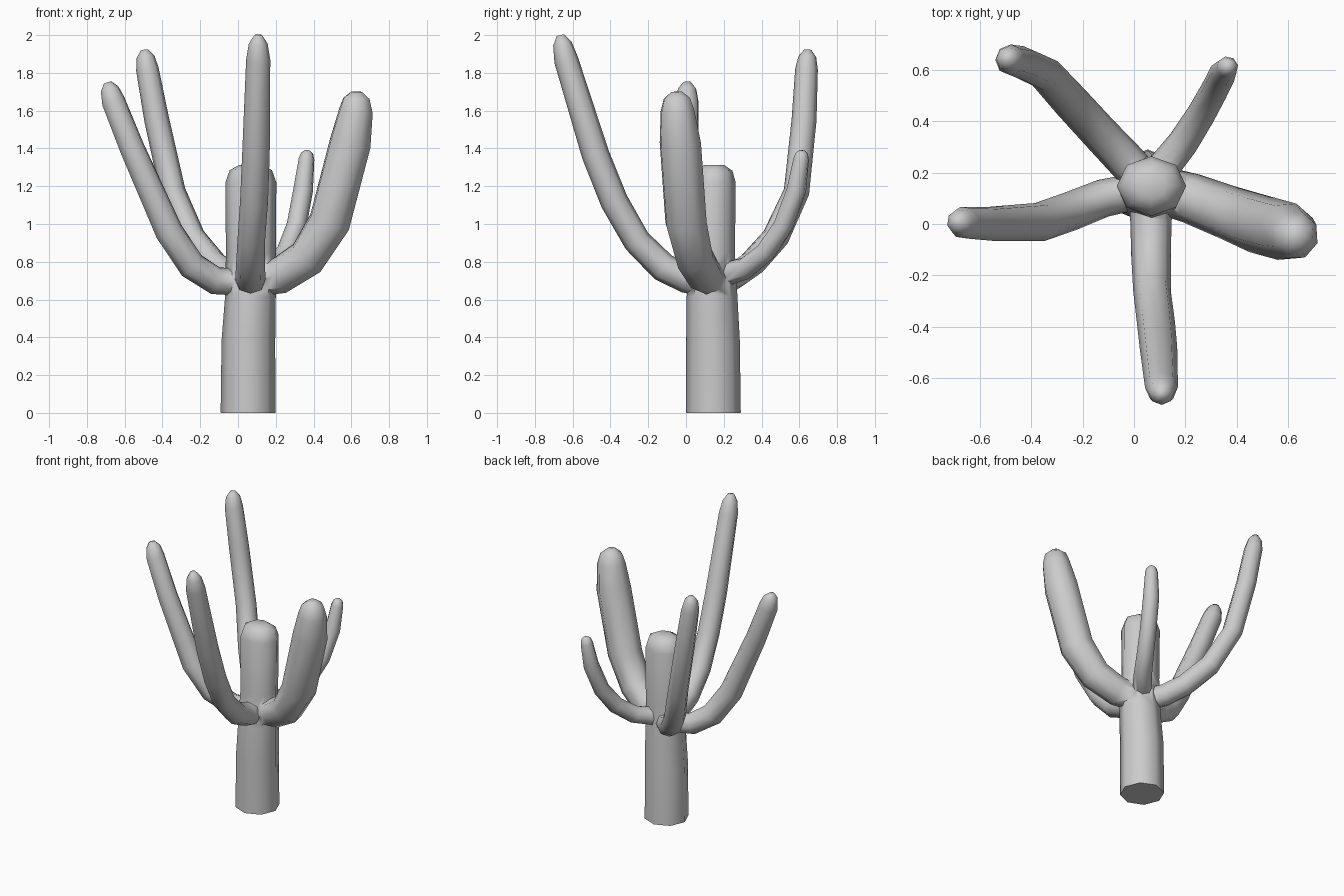
import bpy, bmesh, math
from mathutils import Vector

SIDES = 8


def tube(name, pts):
    """Loft rings (x, y, z, radius) along a path and close both ends."""
    bm = bmesh.new()
    P = [Vector(p[:3]) for p in pts]
    n = len(P)
    side = Vector((1, 0, 0))
    prev, rings = None, []
    for i in range(n):
        a, b = P[max(i - 1, 0)], P[min(i + 1, n - 1)]
        t = (b - a).normalized()
        if prev is None:
            ref = Vector((1, 0, 0)) if abs(t.z) > 0.9 else Vector((0, 0, 1))
            side = (ref - t * ref.dot(t)).normalized()
        else:
            side = prev.rotation_difference(t) @ side
        prev = t
        up = t.cross(side)
        ring = []
        for k in range(SIDES):
            ang = 2 * math.pi * k / SIDES
            ring.append(bm.verts.new(P[i] + (side * math.cos(ang) + up * math.sin(ang)) * pts[i][3]))
        rings.append(ring)
    for r0, r1 in zip(rings, rings[1:]):
        for k in range(SIDES):
            j = (k + 1) % SIDES
            bm.faces.new((r0[k], r0[j], r1[j], r1[k]))
    bm.faces.new(rings[0][::-1])
    bm.faces.new(rings[-1])
    bmesh.ops.recalc_face_normals(bm, faces=bm.faces)
    mesh = bpy.data.meshes.new(name)
    bm.to_mesh(mesh)
    bm.free()
    ob = bpy.data.objects.new(name, mesh)
    bpy.context.collection.objects.link(ob)
    return ob


def arm(name, pts, tip):
    """Arm with a rounded end narrowing to the tip."""
    end = Vector(pts[-1][:3])
    r = pts[-1][3]
    tip = Vector(tip)
    shoulder = end.lerp(tip, 0.65)
    return tube(name, pts + [(*shoulder, r * 0.78), (*tip, r * 0.32)])


# trunk with domed top
cactus = tube("cactus", [
    (0.053, 0.145, 0, 0.145), (0.055, 0.143, 0.38, 0.142), (0.066, 0.138, 0.62, 0.134),
    (0.068, 0.145, 0.85, 0.132), (0.068, 0.147, 1.22, 0.135),
    (0.068, 0.15, 1.285, 0.112), (0.068, 0.15, 1.313, 0.06)])
for p in cactus.data.vertices:
    # upper trunk is a little narrower front to back
    if p.co.z > 0.7:
        p.co.y = 0.148 + (p.co.y - 0.148) * 0.86

# five upward curving arms
arms = [
    arm("front_arm", [
        (0.066, 0.10, 0.70, 0.085), (0.066, 0.0, 0.715, 0.08), (0.066, -0.12, 0.77, 0.077),
        (0.07, -0.26, 0.91, 0.073), (0.085, -0.38, 1.12, 0.074), (0.095, -0.48, 1.37, 0.073),
        (0.107, -0.635, 1.87, 0.064)], (0.107, -0.665, 2.0)),
    arm("right_arm", [
        (0.08, 0.14, 0.705, 0.09), (0.22, 0.10, 0.727, 0.098), (0.365, 0.045, 0.82, 0.105),
        (0.485, 0.0, 1.01, 0.115), (0.595, -0.03, 1.43, 0.115),
        (0.625, -0.045, 1.60, 0.094)], (0.628, -0.05, 1.70)),
    arm("left_arm", [
        (0.02, 0.13, 0.69, 0.07), (-0.12, 0.10, 0.70, 0.074), (-0.245, 0.05, 0.78, 0.076),
        (-0.365, 0.008, 0.96, 0.076), (-0.56, 0.0, 1.40, 0.068),
        (-0.66, 0.005, 1.65, 0.064)], (-0.69, 0.008, 1.75)),
    arm("back_left_arm", [
        (0.02, 0.19, 0.71, 0.075), (-0.04, 0.255, 0.725, 0.075), (-0.13, 0.35, 0.79, 0.073),
        (-0.245, 0.475, 0.93, 0.072), (-0.345, 0.585, 1.17, 0.068), (-0.43, 0.625, 1.55, 0.066),
        (-0.48, 0.638, 1.82, 0.06)], (-0.495, 0.645, 1.922)),
    arm("back_right_arm", [
        (0.09, 0.19, 0.73, 0.065), (0.19, 0.315, 0.765, 0.06), (0.26, 0.425, 0.855, 0.056),
        (0.31, 0.515, 0.99, 0.054), (0.345, 0.585, 1.18, 0.053),
        (0.363, 0.61, 1.345, 0.042)], (0.367, 0.615, 1.39))]

# grow the arms out of the trunk
bpy.context.view_layer.objects.active = cactus
for a in arms:
    m = cactus.modifiers.new("join", 'BOOLEAN')
    m.operation = 'UNION'
    m.solver = 'EXACT'
    m.object = a
    bpy.ops.object.modifier_apply(modifier=m.name)
    bpy.data.objects.remove(a)

bpy.ops.object.select_all(action='DESELECT')
cactus.select_set(True)
bpy.ops.object.shade_smooth_by_angle(angle=math.radians(60))
